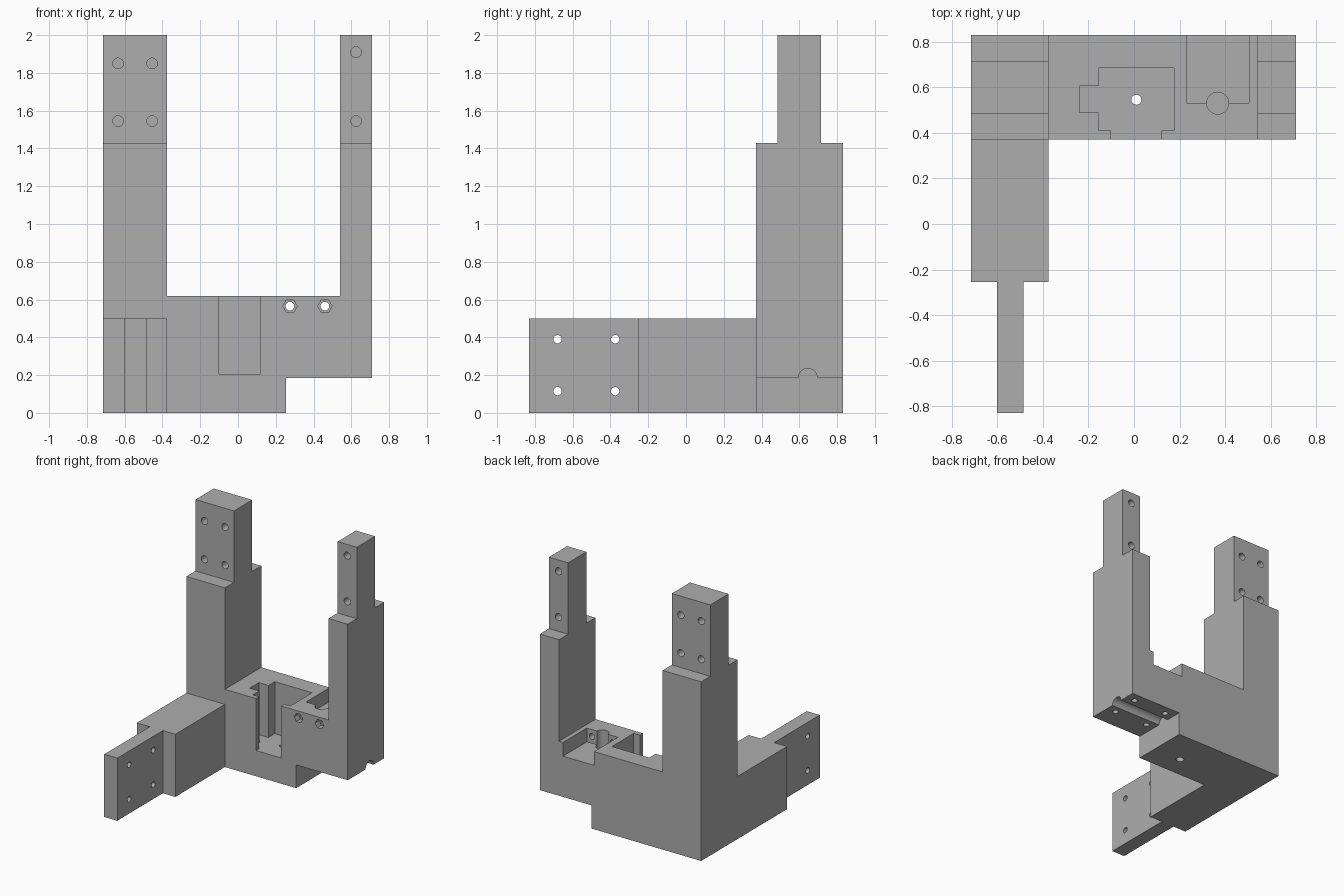
import bpy
import bmesh
import math
from mathutils import Matrix, Vector

if "Cube" in bpy.data.objects:
    bpy.data.objects.remove(bpy.data.objects["Cube"], do_unlink=True)

GREY = (0.42, 0.42, 0.42, 1)
grey = bpy.data.materials.new("plain_grey")
grey.use_nodes = True
grey.diffuse_color = GREY
grey.node_tree.nodes["Principled BSDF"].inputs["Base Color"].default_value = GREY


def make_object(name, bm):
    bmesh.ops.recalc_face_normals(bm, faces=bm.faces)
    mesh = bpy.data.meshes.new(name)
    bm.to_mesh(mesh)
    bm.free()
    mesh.materials.append(grey)
    obj = bpy.data.objects.new(name, mesh)
    bpy.context.collection.objects.link(obj)
    return obj


def prism(name, outline, axis, low, high):
    """Extrude a 2D outline along y or z."""
    bm = bmesh.new()
    place = (lambda a, b: (a, low, b)) if axis == "y" else (lambda a, b: (a, b, low))
    face = bm.faces.new([bm.verts.new(place(a, b)) for a, b in outline])
    step = Vector((0, high - low, 0)) if axis == "y" else Vector((0, 0, high - low))
    new = bmesh.ops.extrude_face_region(bm, geom=[face])["geom"]
    bmesh.ops.translate(bm, vec=step, verts=[v for v in new if isinstance(v, bmesh.types.BMVert)])
    return make_object(name, bm)


def box(x0, x1, y0, y1, z0, z1):
    return prism("cutter", [(x0, y0), (x1, y0), (x1, y1), (x0, y1)], "z", z0, z1)


def rod(start, end, radius, sides=32):
    start, end = Vector(start), Vector(end)
    direction = end - start
    bm = bmesh.new()
    turn = direction.to_track_quat("Z", "Y").to_matrix().to_4x4()
    bmesh.ops.create_cone(bm, cap_ends=True, segments=sides, radius1=radius, radius2=radius,
                          depth=direction.length,
                          matrix=Matrix.Translation((start + end) / 2) @ turn)
    return make_object("cutter", bm)


def cut(target, cutter):
    """Subtract the cutter from the target, then discard it."""
    mod = target.modifiers.new("cut", "BOOLEAN")
    mod.operation = "DIFFERENCE"
    mod.solver = "EXACT"
    mod.object = cutter
    bpy.context.view_layer.objects.active = target
    bpy.ops.object.modifier_apply(modifier=mod.name)
    bpy.data.objects.remove(cutter, do_unlink=True)


FRONT, BACK = 0.37, 0.83
TONGUE_FRONT, TONGUE_BACK = 0.485, 0.715

# U-shaped frame with two towers and a raised right underside
frame = prism("frame", [(-0.715, 0), (0.255, 0), (0.255, 0.185), (0.71, 0.185), (0.71, 2),
                        (0.54, 2), (0.54, 0.62), (-0.375, 0.62), (-0.375, 2), (-0.715, 2)],
              "y", FRONT, BACK)

# Tower tops thinned from front and back
for y0, y1 in ((0.2, TONGUE_FRONT), (TONGUE_BACK, 1)):
    cut(frame, box(-1, 1, y0, y1, 1.43, 2.2))

# Blind screw holes on both faces of the tower tops
tower_holes = [(x, z) for x in (-0.635, -0.455) for z in (1.545, 1.85)]
tower_holes += [(0.625, 1.545), (0.625, 1.91)]
for x, z in tower_holes:
    cut(frame, rod((x, 0.4, z), (x, TONGUE_FRONT + 0.08, z), 0.028))
    cut(frame, rod((x, 0.8, z), (x, TONGUE_BACK - 0.08, z), 0.028))

# Stepped pocket, open to the front, with a side relief
cut(frame, prism("cutter", [(-0.1, 0.3), (0.12, 0.3), (0.12, 0.41), (0.175, 0.41),
                            (0.175, 0.685), (-0.155, 0.685), (-0.155, 0.605), (-0.24, 0.605),
                            (-0.24, 0.49), (-0.155, 0.49), (-0.155, 0.41), (-0.1, 0.41)],
                 "z", 0.205, 0.8))
cut(frame, rod((0.01, 0.545, -0.1), (0.01, 0.545, 0.3), 0.022))
cut(frame, rod((0.01, 0.545, -0.1), (0.01, 0.545, 0.08), 0.03))

# Shallow rear pocket with a round well
cut(frame, box(0.23, 0.505, 0.53, 1, 0.51, 0.8))
cut(frame, rod((0.367, 0.53, 0.4), (0.367, 0.53, 0.8), 0.048))

# Bolt holes with hexagonal nut recesses
for x in (0.275, 0.46):
    cut(frame, rod((x, 0.3, 0.565), (x, 0.6, 0.565), 0.023))
    nut = rod((0, 0, -0.2), (0, 0, 0.05), 0.038, 6)
    nut.data.transform(Matrix.Translation((x, FRONT, 0.565)) @ Matrix.Rotation(-math.pi / 2, 4, "X")
                       @ Matrix.Rotation(math.pi / 6 if abs(nut.data.vertices[0].co.x) < 0.01 else 0, 4, "Z"))
    cut(frame, nut)

# Half-round groove and blind holes beneath the right side
cut(frame, rod((0.255, 0.645, 0.185), (0.9, 0.645, 0.185), 0.05))
for x in (0.33, 0.63):
    for y in (0.535, 0.755):
        cut(frame, rod((x, y, 0.1), (x, y, 0.3), 0.022))

# Forward arm narrowing to a drilled tongue
arm = prism("forward_arm", [(-0.715, FRONT), (-0.715, -0.255), (-0.6, -0.255), (-0.6, -0.83),
                            (-0.485, -0.83), (-0.485, -0.255), (-0.375, -0.255), (-0.375, FRONT)],
            "z", 0, 0.5)
for y in (-0.68, -0.375):
    for z in (0.115, 0.39):
        cut(arm, rod((-0.8, y, z), (-0.3, y, z), 0.022))

# Smooth hole walls, crisp edges
for obj in (frame, arm):
    bpy.ops.object.select_all(action="DESELECT")
    obj.select_set(True)
    bpy.context.view_layer.objects.active = obj
    bpy.ops.object.shade_smooth_by_angle(angle=math.radians(30))
